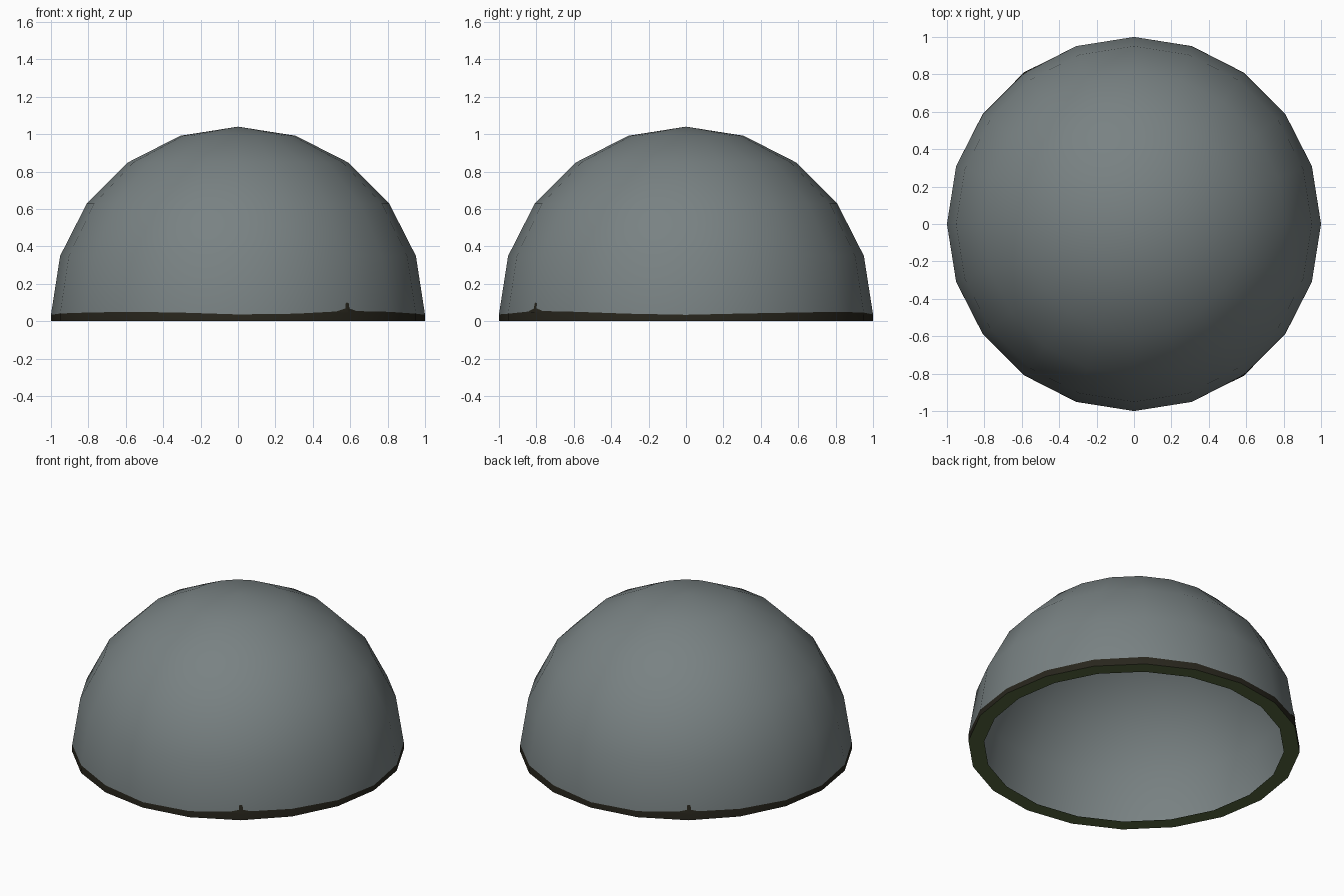
import bpy, bmesh, math

if "Cube" in bpy.data.objects:
    bpy.data.objects.remove(bpy.data.objects["Cube"])

SIDES = 20
STEP = math.radians(18)
BASE = 0.04                     # height of the sphere centre
# painted edge height at each corner, repeating every half turn
EDGE = [.034, .041, .046, .05, .046, .036, .04, .055, .05, .04]


def material(name, rgb):
    m = bpy.data.materials.new(name)
    m.diffuse_color = (*rgb, 1)
    m.use_nodes = True
    m.node_tree.nodes["Principled BSDF"].inputs["Base Color"].default_value = m.diffuse_color
    return m


grey = material("slate grey", (0.19, 0.222, 0.226))
brown = material("dark brown", (0.021, 0.019, 0.012))
olive = material("dark olive", (0.095, 0.14, 0.05))


def polar(r, k, z):
    return (r * math.cos(k * STEP), r * math.sin(k * STEP), z)


def wall_radius(z):
    # radius of the outer wall near the rim
    t = max(0, z - BASE) / math.sin(STEP)
    return 1 - t * (1 - math.cos(STEP))


def finish(bm, name, mats):
    me = bpy.data.meshes.new(name)
    bm.to_mesh(me)
    bm.free()
    for m in mats:
        me.materials.append(m)
    ob = bpy.data.objects.new(name, me)
    bpy.context.collection.objects.link(ob)
    bpy.ops.object.select_all(action='DESELECT')
    ob.select_set(True)
    bpy.context.view_layer.objects.active = ob
    bpy.ops.object.shade_smooth_by_angle(angle=math.radians(35))
    return ob


# Thin dome with a flat lip: rings from the lip's hole outwards and up
bm = bmesh.new()


def ring(r, z):
    return [bm.verts.new(polar(r, k, z)) for k in range(SIDES)]


rings = [ring(0.905, 0), ring(1, 0)]
rings.append([bm.verts.new(polar(wall_radius(EDGE[k % 10]), k, EDGE[k % 10]))
              for k in range(SIDES)])
rings += [ring(math.cos(i * STEP), BASE + math.sin(i * STEP))
          for i in (1, 2, 3, 4)]
for n, (a, b) in enumerate(zip(rings, rings[1:])):
    for k in range(SIDES):
        j = (k + 1) % SIDES
        f = bm.faces.new((a[k], a[j], b[j], b[k]))
        f.material_index = {0: 2, 1: 1}.get(n, 0)   # lip, painted band
tip = bm.verts.new((0, 0, BASE + 1))
for k in range(SIDES):
    bm.faces.new((rings[-1][k], rings[-1][(k + 1) % SIDES], tip))
finish(bm, "dome_shell", [grey, brown, olive])

# Small painted drips on two opposite corners of the rim
bm = bmesh.new()
for k in (7, 17):
    def on_wall(side, frac, z):
        # point on the facet beside corner k, just proud of the wall
        r = wall_radius(z) + 0.003
        p, q = polar(r, k, z), polar(r, k + side, z)
        return bm.verts.new([u + (v - u) * frac for u, v in zip(p, q)])
    low, top = on_wall(1, 0, 0.045), on_wall(1, 0, 0.1)
    for s in (-1, 1):
        pts = [low, on_wall(s, 0.25, 0.05), on_wall(s, 0.04, 0.068),
               on_wall(s, 0.035, 0.095), top]
        bm.faces.new(pts if s > 0 else pts[::-1])
finish(bm, "rim_drips", [brown])
